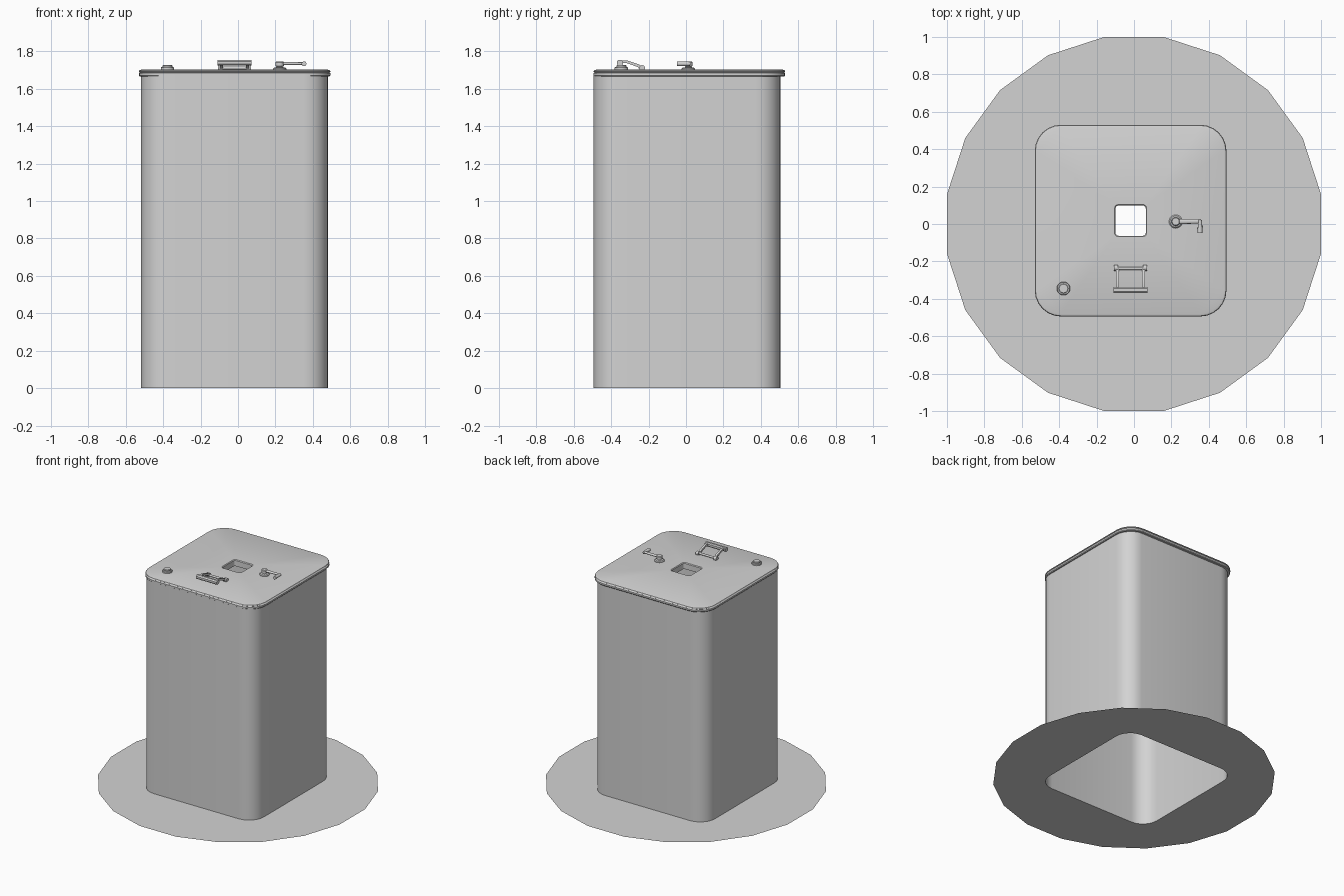
import bpy, bmesh, math
from mathutils import Vector, Matrix

if "Cube" in bpy.data.objects:
    bpy.data.objects.remove(bpy.data.objects["Cube"])

grey = bpy.data.materials.new("light grey")
grey.diffuse_color = (0.65, 0.65, 0.65, 1)
grey.use_nodes = True
grey.node_tree.nodes["Principled BSDF"].inputs["Base Color"].default_value = grey.diffuse_color

BODY = (-0.018, 0.006)
LID = (-0.018, 0.018)
HOLE = (-0.018, 0.018)
TOP = 1.703


def finish(bm, name, smooth=True):
    me = bpy.data.meshes.new(name)
    bm.normal_update()
    bm.to_mesh(me)
    bm.free()
    ob = bpy.data.objects.new(name, me)
    bpy.context.collection.objects.link(ob)
    me.materials.append(grey)
    if smooth:
        bpy.ops.object.select_all(action='DESELECT')
        ob.select_set(True)
        bpy.context.view_layer.objects.active = ob
        bpy.ops.object.shade_smooth_by_angle(angle=math.radians(35))
    return ob


def ring(bm, centre, half, radius, z, seg=6):
    """Loop of vertices along a rounded square."""
    vs = []
    for q, (sx, sy) in enumerate([(1, 1), (-1, 1), (-1, -1), (1, -1)]):
        for i in range(seg + 1):
            a = math.pi / 2 * (q + i / seg)
            vs.append(bm.verts.new((centre[0] + sx * (half - radius) + radius * math.cos(a),
                                    centre[1] + sy * (half - radius) + radius * math.sin(a), z)))
    return vs


def skin(bm, loops):
    for a, b in zip(loops, loops[1:]):
        n = len(a)
        for i in range(n):
            j = (i + 1) % n
            bm.faces.new((a[i], a[j], b[j], b[i]))


def fill_between(bm, a, b):
    """Flat, upward facing surface between an outer and an inner loop."""
    edges = []
    for loop in (a, b):
        for i in range(len(loop)):
            pair = (loop[i], loop[(i + 1) % len(loop)])
            edges.append(bm.edges.get(pair) or bm.edges.new(pair))
    res = bmesh.ops.triangle_fill(bm, edges=edges, use_beauty=True, normal=(0, 0, 1))
    for f in res["geom"]:
        if isinstance(f, bmesh.types.BMFace):
            f.normal_update()
            if f.normal.z < 0:
                f.normal_flip()


def lathe(name, centre, profile, seg=20):
    """Turned part: (radius, z) points, capped at the top."""
    bm = bmesh.new()
    loops = [[bm.verts.new((centre[0] + r * math.cos(2 * math.pi * i / seg),
                            centre[1] + r * math.sin(2 * math.pi * i / seg), z))
              for i in range(seg)] for r, z in profile]
    skin(bm, loops)
    bm.faces.new(loops[-1])
    return finish(bm, name)


def rod(name, p, q, r1, r2=None, seg=12, squash=1.0):
    """Round bar from p to q, optionally tapered or flattened in height."""
    p, q = Vector(p), Vector(q)
    d = q - p
    bm = bmesh.new()
    bmesh.ops.create_cone(bm, cap_ends=True, segments=seg, radius1=r1,
                          radius2=r1 if r2 is None else r2, depth=d.length)
    bm.transform(d.to_track_quat('Z', 'Y').to_matrix().to_4x4())
    bm.transform(Matrix.Translation((p + q) / 2) @ Matrix.Diagonal((1, 1, squash, 1)))
    return finish(bm, name)


def extrude_x(name, pts, x0, x1):
    """Side profile of (y, z) points extruded along x."""
    bm = bmesh.new()
    a = [bm.verts.new((x0, y, z)) for y, z in pts]
    b = [bm.verts.new((x1, y, z)) for y, z in pts]
    skin(bm, [a, b])
    bm.faces.new(a)
    bm.faces.new(b)
    bmesh.ops.recalc_face_normals(bm, faces=bm.faces)
    return finish(bm, name)


# Twenty-sided ground skirt, cut out under the body
bm = bmesh.new()
R = 1 / math.cos(math.radians(9))
outer = [bm.verts.new((R * math.cos(math.radians(9 + 18 * i)),
                       R * math.sin(math.radians(9 + 18 * i)), 0)) for i in range(20)]
fill_between(bm, outer, ring(bm, BODY, 0.5, 0.13, 0))
finish(bm, "ground_skirt", smooth=False)

# Body shell, open below
bm = bmesh.new()
skin(bm, [ring(bm, BODY, 0.5, 0.13, 0), ring(bm, BODY, 0.5, 0.13, 1.68)])
finish(bm, "body_shell")

# Lid with rolled rim and square opening
bm = bmesh.new()
rim = [(0.492, 1.667), (0.508, 1.667), (0.5125, 1.672), (0.5125, 1.684), (0.506, 1.688),
       (0.5125, 1.692), (0.509, 1.699), (0.498, TOP)]
loops = [ring(bm, LID, h, 0.14 + h - 0.5125, z) for h, z in rim]
skin(bm, loops)
hole = [ring(bm, HOLE, h, r, z, 4) for h, r, z in
        [(0.086, 0.02, TOP), (0.081, 0.016, TOP - 0.006), (0.081, 0.016, TOP - 0.05)]]
skin(bm, hole)
fill_between(bm, loops[-1], hole[0])
finish(bm, "lid")

# Round button
lathe("button", (-0.377, -0.345), [(0.036, TOP - 0.003), (0.036, 1.713), (0.033, 1.716),
                                   (0.026, 1.716), (0.026, 1.724), (0.023, 1.727)])

# Hinged latch: grip bar, two bent arms, hinge rod and knuckles
extrude_x("latch_grip", [(-0.337, 1.732), (-0.337, 1.748), (-0.345, 1.755), (-0.36, 1.755),
                         (-0.37, 1.747), (-0.37, 1.732), (-0.362, 1.724), (-0.345, 1.724)],
          -0.109, 0.072)
arm = [(-0.34, 1.737), (-0.34, 1.752), (-0.315, 1.752), (-0.25, 1.730),
       (-0.232, 1.712), (-0.232, 1.70), (-0.245, 1.70), (-0.258, 1.717), (-0.315, 1.737)]
for side, s in (("left", -1), ("right", 1)):
    c = -0.0185 + s * 0.070
    extrude_x("latch_arm_" + side, arm, c - 0.008, c + 0.008)
    k = -0.0185 + s * 0.078
    rod("latch_knuckle_" + side, (k - 0.011, -0.235, 1.711), (k + 0.011, -0.235, 1.711), 0.016)
rod("latch_hinge_rod", (-0.09, -0.238, 1.712), (0.055, -0.238, 1.712), 0.008)

# Lever: base, post, flat arm and sideways grip
P = (0.223, 0.013)
lathe("lever_base", P, [(0.036, TOP - 0.003), (0.036, 1.708), (0.030, 1.714), (0.016, 1.716),
                        (0.016, 1.722)])
lathe("lever_post", P, [(0.016, 1.72), (0.023, 1.722), (0.023, 1.741), (0.019, 1.745)])
rod("lever_arm", (0.23, 0.013, 1.735), (0.358, 0.015, 1.735), 0.014, 0.012, squash=1)\
    .data.transform(Matrix.Translation((0, 0, 1.735)) @ Matrix.Diagonal((1, 1, 0.6, 1))
                    @ Matrix.Translation((0, 0, -1.735)))
rod("lever_grip", (0.353, 0.022, 1.734), (0.353, -0.047, 1.734), 0.011, 0.013)
